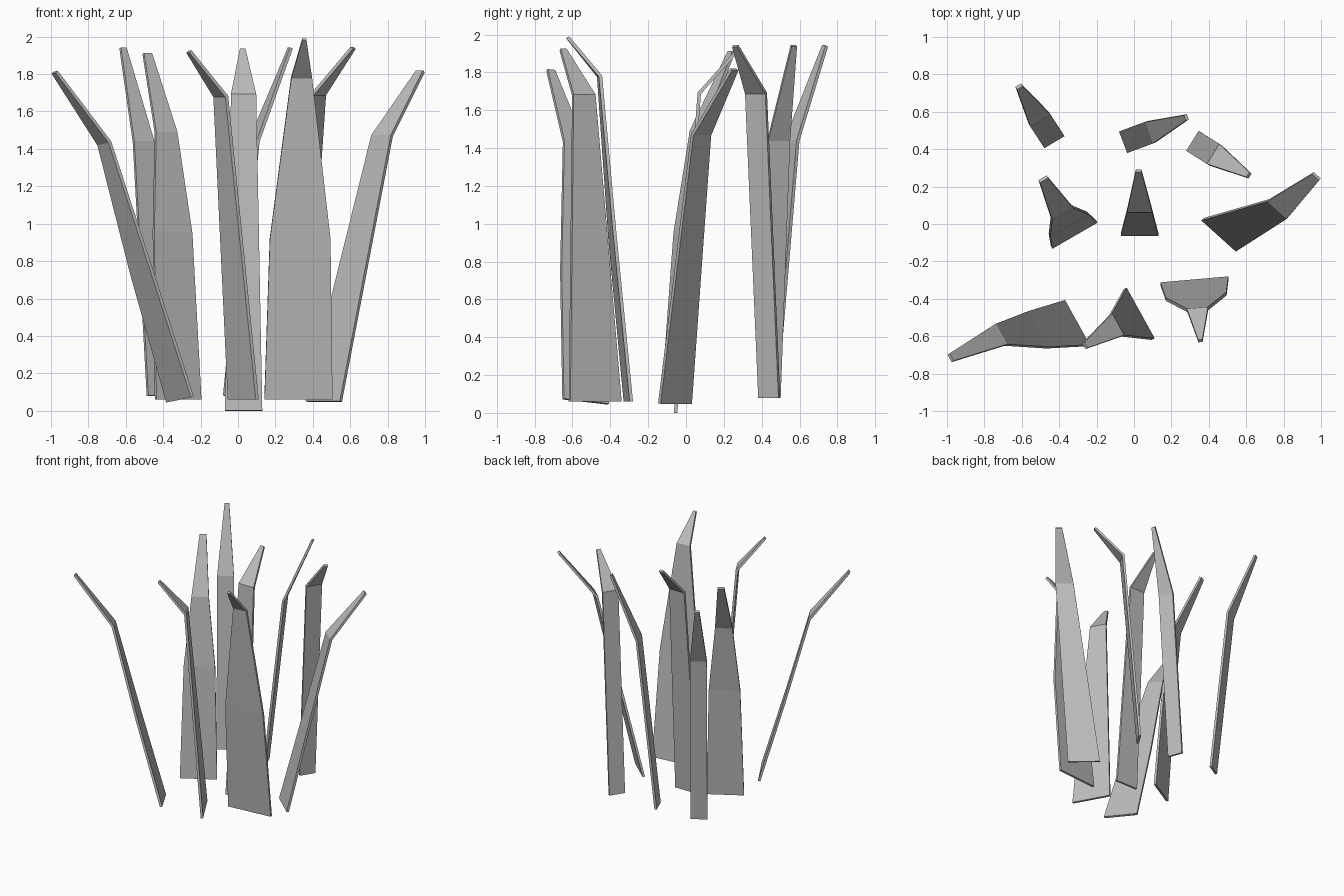
import bpy
import bmesh
import math
from mathutils import Vector

# Remove the default cube
default_cube = bpy.data.objects.get("Cube")
if default_cube:
    bpy.data.objects.remove(default_cube, do_unlink=True)

# One flat grey for every blade
COLOUR = (0.5, 0.5, 0.5, 1.0)
grey = bpy.data.materials.new("pale_grey")
grey.use_nodes = True
grey.diffuse_color = COLOUR
grey.node_tree.nodes["Principled BSDF"].inputs["Base Color"].default_value = COLOUR

THICKNESS = 0.018


def blade(name, yaw, *rows, roll=0.0):
    """Thin folded strip; each row is (centre x, centre y, height, width).

    yaw is the heading of the strip's width in degrees and roll tips that
    width up or down. The rows run from the root to the tip.
    """
    angle = math.radians(yaw)
    across = Vector((math.cos(angle), math.sin(angle), roll))
    bm = bmesh.new()
    previous = None
    for x, y, z, width in rows:
        centre = Vector((x, y, z))
        pair = [bm.verts.new(centre + across * (side * width / 2)) for side in (-1, 1)]
        if previous:
            bm.faces.new((previous[0], previous[1], pair[1], pair[0]))
        previous = pair

    mesh = bpy.data.meshes.new(name)
    bm.to_mesh(mesh)
    bm.free()
    mesh.materials.append(grey)
    obj = bpy.data.objects.new(name, mesh)
    bpy.context.collection.objects.link(obj)

    # Give the strip an even thickness about its centre
    solid = obj.modifiers.new("thickness", "SOLIDIFY")
    solid.thickness = THICKNESS
    solid.offset = 0.0
    solid.use_even_offset = True
    return obj


# Narrow blades along the back
blade("back_right_blade", 31,
      (-0.43, 0.445, 0.08, 0.125), (-0.505, 0.56, 1.44, 0.125), (-0.615, 0.735, 1.94, 0.035))
blade("back_middle_blade", -69,
      (-0.05, 0.44, 0.08, 0.123), (0.085, 0.49, 1.44, 0.123), (0.28, 0.57, 1.94, 0.03))
blade("back_left_blade", 58,
      (0.32, 0.44, 0.08, 0.126), (0.43, 0.37, 1.69, 0.126), (0.615, 0.26, 1.94, 0.03))

# Blades across the middle
blade("centre_blade", 0,
      (0.03, -0.055, 0.0, 0.2), (0.03, 0.07, 1.69, 0.135), (0.025, 0.285, 1.93, 0.03))
blade("middle_right_blade", 30,
      (-0.32, -0.055, 0.06, 0.278), (-0.35, 0.0, 0.95, 0.235),
      (-0.385, 0.06, 1.49, 0.13), (-0.485, 0.24, 1.91, 0.05))
blade("middle_left_blade", -42,
      (0.458, -0.058, 0.05, 0.248), (0.77, 0.08, 1.47, 0.14), (0.975, 0.255, 1.815, 0.05))

# Blades along the front
blade("front_right_blade", -61,
      (-0.31, -0.53, 0.06, 0.273), (-0.515, -0.565, 0.74, 0.22),
      (-0.715, -0.592, 1.43, 0.125), (-0.98, -0.715, 1.81, 0.045), roll=0.1)
blade("front_middle_blade", -61,
      (0.028, -0.48, 0.06, 0.31), (-0.092, -0.54, 1.68, 0.132), (-0.262, -0.65, 1.92, 0.035))
blade("front_left_blade", 5,
      (0.323, -0.305, 0.06, 0.365), (0.332, -0.388, 0.92, 0.325),
      (0.34, -0.457, 1.78, 0.112), (0.355, -0.625, 1.985, 0.022))
